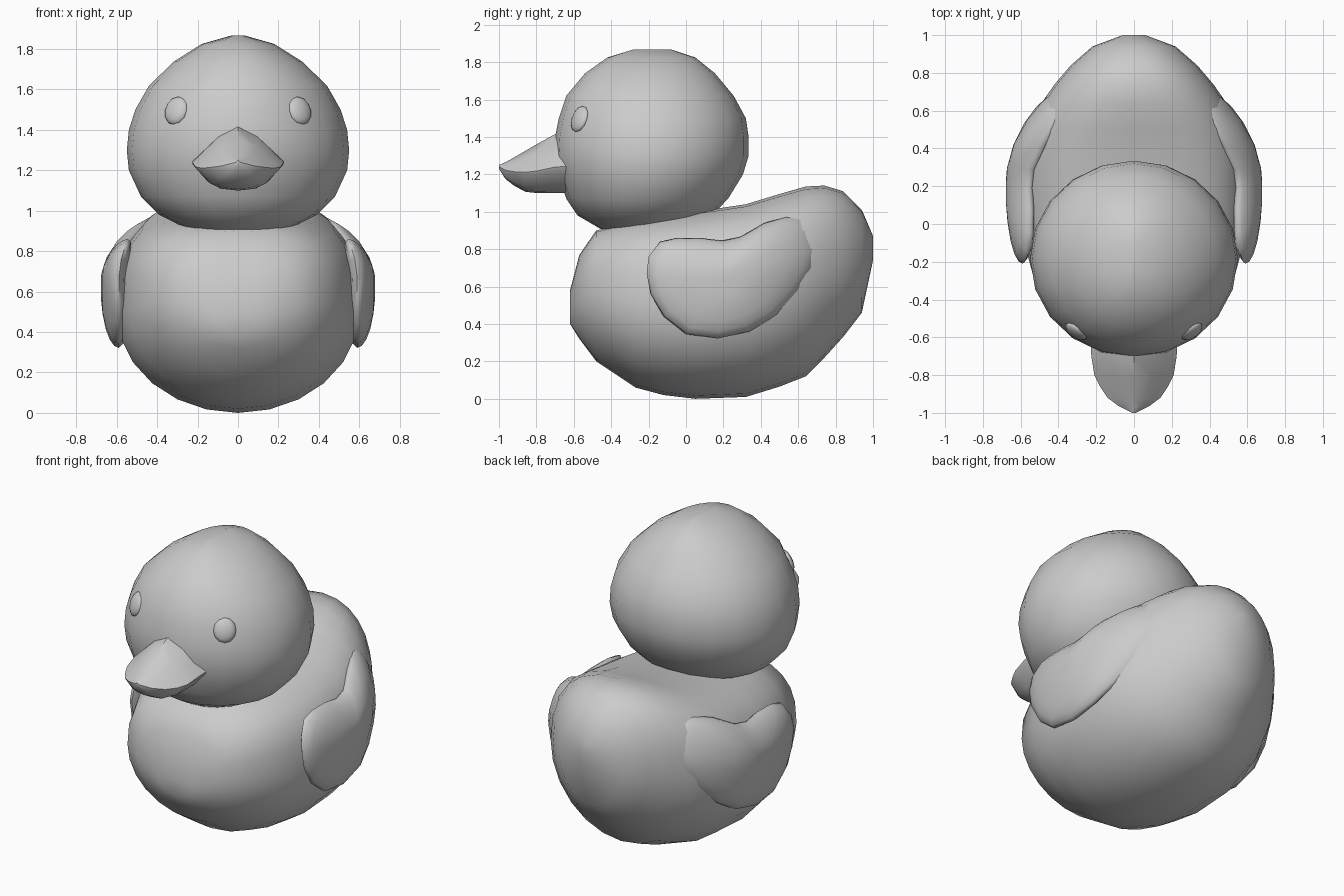
import bpy, bmesh, math
from mathutils import Vector, Matrix

if "Cube" in bpy.data.objects:
    bpy.data.objects.remove(bpy.data.objects["Cube"])


def finish(name, bm, angle=70, mirror=False):
    bmesh.ops.recalc_face_normals(bm, faces=bm.faces)
    me = bpy.data.meshes.new(name)
    bm.to_mesh(me)
    bm.free()
    ob = bpy.data.objects.new(name, me)
    bpy.context.collection.objects.link(ob)
    if mirror:
        ob.modifiers.new("mirror", 'MIRROR').use_mirror_merge = False
    bpy.ops.object.select_all(action='DESELECT')
    ob.select_set(True)
    bpy.context.view_layer.objects.active = ob
    bpy.ops.object.shade_smooth_by_angle(angle=math.radians(angle))
    return ob


def loft(rings):
    """Skin a list of equal-length point loops, closing both ends."""
    bm = bmesh.new()
    loops = [[bm.verts.new(p) for p in r] for r in rings]
    n = len(loops[0])
    for a, b in zip(loops, loops[1:]):
        for i in range(n):
            j = (i + 1) % n
            bm.faces.new((a[i], a[j], b[j], b[i]))
    for end in (loops[0], loops[-1]):
        c = sum((v.co for v in end), Vector()) / n
        pole = bm.verts.new(c)
        for i in range(n):
            bm.faces.new((end[i], end[(i + 1) % n], pole))
    return bm


def spow(v, p):
    return math.copysign(abs(v) ** p, v)


# body: cross-sections along y (y, bottom, top, half width, top squareness)
body = [(-.62, .40, .58, .12, 2.2), (-.57, .32, .77, .30, 2.4), (-.48, .20, .90, .43, 2.7),
        (-.27, .06, .955, .535, 2.9), (-.12, .02, .98, .575, 3), (.05, 0, 1.0, .60, 3),
        (.32, .01, 1.04, .595, 2.9), (.50, .065, 1.095, .56, 2.6), (.64, .12, 1.135, .49, 2.4),
        (.74, .22, 1.14, .42, 2.3), (.84, .33, 1.11, .335, 2.2), (.94, .46, 1.01, .22, 2.1),
        (1.0, .74, .87, .06, 2)]
rings = []
for y, zb, zt, hw, sq in body:
    ring = []
    for i in range(24):
        a = math.tau * i / 24
        p = 2 / sq if math.cos(a) > 0 else 1
        ring.append((hw * spow(math.sin(a), p), y,
                     (zb + zt) / 2 + (zt - zb) / 2 * spow(math.cos(a), p)))
    rings.append(ring)
finish("body", loft(rings))

# head: horizontal rings (z, front y, back y, half width)
head = [(.88, -.38, -.05, .15), (.91, -.46, .03, .25), (.98, -.58, .14, .39),
        (1.07, -.64, .225, .48), (1.2, -.685, .305, .54), (1.3, -.705, .335, .55),
        (1.4, -.70, .335, .54), (1.5, -.68, .32, .508), (1.62, -.64, .255, .44),
        (1.74, -.54, .155, .315), (1.825, -.42, .05, .18), (1.868, -.28, -.08, .03)]
rings = []
for z, y0, y1, hw in head:
    rings.append([(hw * math.sin(math.tau * i / 20),
                   (y0 + y1) / 2 + (y1 - y0) / 2 * math.cos(math.tau * i / 20), z)
                  for i in range(20)])
finish("head", loft(rings))

# beak: sections along y (y, half width, top, mouth line, bottom)
beak = [(-.58, .23, 1.44, 1.235, 1.10), (-.70, .226, 1.415, 1.23, 1.10),
        (-.80, .21, 1.36, 1.21, 1.10), (-.86, .18, 1.325, 1.205, 1.107),
        (-.92, .14, 1.29, 1.21, 1.14), (-.965, .08, 1.265, 1.22, 1.175),
        (-1.0, .008, 1.25, 1.24, 1.23)]
half = [(.43, .72), (.74, .36), (1, .05), (.97, -.05), (.65, -.68), (.39, -.92)]
section = [(0, 1)] + half + [(0, -1)] + [(-u, v) for u, v in reversed(half)]
rings = [[(u * hw, y, zm + v * ((zt - zm) if v > 0 else (zm - zb))) for u, v in section]
         for y, hw, zt, zm, zb in beak]
finish("beak", loft(rings), 45)

# wings: side outline (y, z) domed outwards over the curve of the body
outline = [(-.21, .67), (-.20, .76), (-.14, .84), (-.05, .86), (.08, .86), (.19, .845),
           (.29, .865), (.42, .94), (.54, .975), (.63, .97), (.68, .92), (.71, .81),
           (.68, .70), (.61, .58), (.49, .45), (.34, .36), (.17, .322), (0, .345),
           (-.12, .44), (-.19, .56)]


def wing_ring(s, offset):
    pts = []
    for y, z in outline:
        y, z = .2 + (y - .2) * s, .63 + (z - .63) * s
        x = .59 - .65 * max(0, y - .2) ** 2 - max(0, z - .65) ** 2
        pts.append((x + offset, y, z))
    return pts


rings = [wing_ring(s, -.06 * math.sqrt(1 - s * s)) for s in (.3, .7, .93)]
rings += [wing_ring(s, .09 * math.sqrt(1 - s * s)) for s in (1, .97, .87, .7, .45, .2)]
finish("wings", loft(rings), 80, mirror=True)

# eyes: flattened balls set against the head
bm = bmesh.new()
turn = Vector((1.02, -1.47, .6)).to_track_quat('Z', 'Y').to_matrix().to_4x4()
bmesh.ops.create_uvsphere(bm, u_segments=12, v_segments=8, radius=1,
                          matrix=Matrix.Translation((.305, -.568, 1.495)) @ turn
                          @ Matrix.Diagonal((.066, .074, .028, 1)))
finish("eyes", bm, 70, mirror=True)
